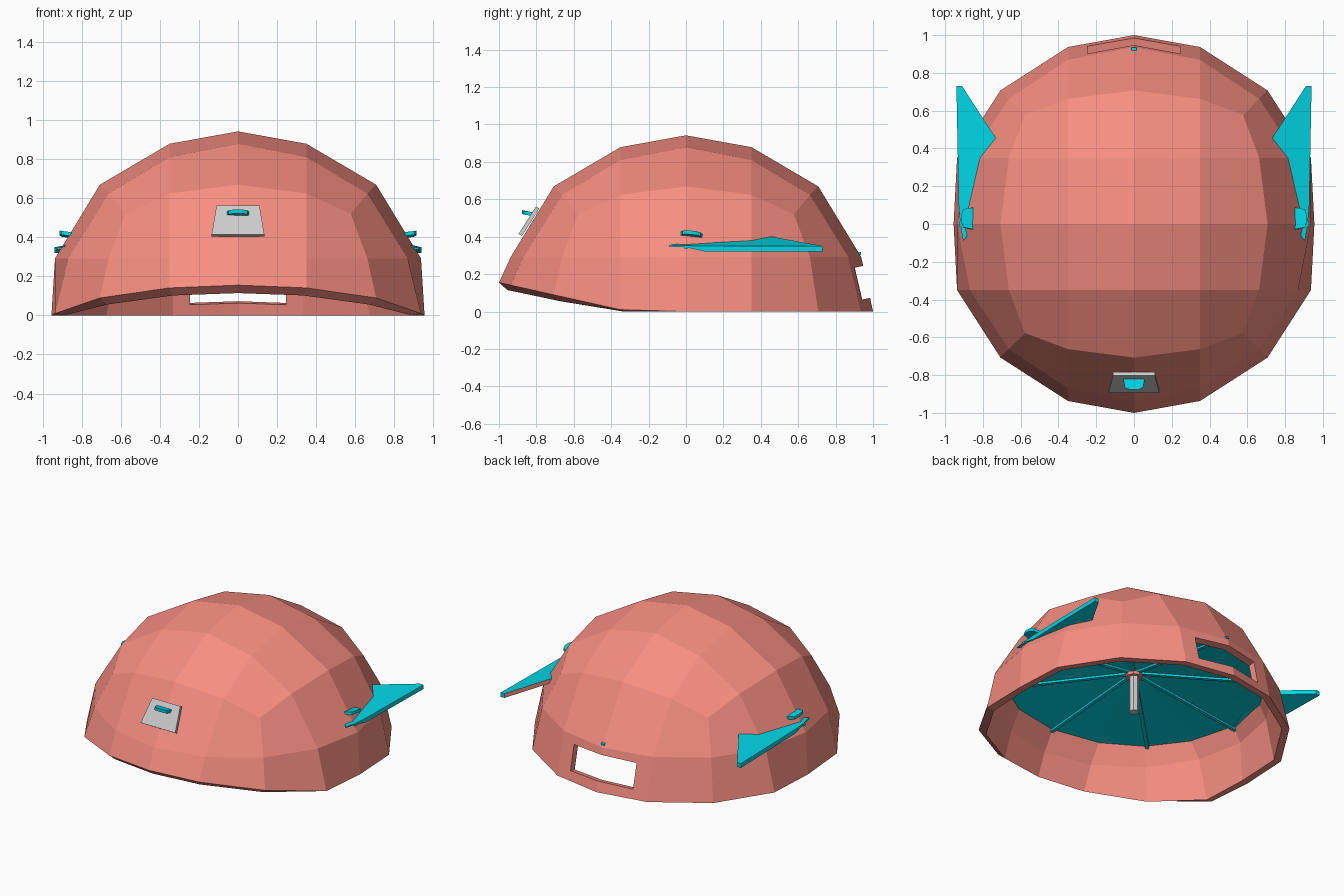
import bpy, bmesh, math
from mathutils import Vector, Matrix

if "Cube" in bpy.data.objects:
    bpy.data.objects.remove(bpy.data.objects["Cube"])


def material(name, rgb):
    m = bpy.data.materials.new(name)
    m.diffuse_color = (*rgb, 1)
    m.use_nodes = True
    m.node_tree.nodes["Principled BSDF"].inputs["Base Color"].default_value = m.diffuse_color
    return m


SALMON = material("salmon", (0.93, 0.27, 0.22))
TEAL = material("teal", (0.0, 0.68, 0.79))


def finish(name, bm, *mats):
    bmesh.ops.recalc_face_normals(bm, faces=bm.faces)
    me = bpy.data.meshes.new(name)
    bm.to_mesh(me)
    bm.free()
    ob = bpy.data.objects.new(name, me)
    bpy.context.collection.objects.link(ob)
    for m in mats:
        me.materials.append(m)
    return ob


def slab(name, top, bottom, *mats, accent_edge=None, xf=None):
    """Closed prism between two matching outlines (or an outline and an offset)."""
    if isinstance(bottom, tuple):
        bottom = [Vector(p) + Vector(bottom) for p in top]
    bm = bmesh.new()
    a = [bm.verts.new(p) for p in top]
    b = [bm.verts.new(p) for p in bottom]
    bm.faces.new(a)
    bm.faces.new(b[::-1])
    n = len(a)
    for i in range(n):
        j = (i + 1) % n
        f = bm.faces.new((a[i], b[i], b[j], a[j]))
        if i == accent_edge:
            f.material_index = 1
    if xf:
        bm.transform(xf)
    return finish(name, bm, *mats)


# Dome: cube grid rounded to a sphere, lower half removed, front rim raised
bm = bmesh.new()
bmesh.ops.create_cube(bm, size=2)
bmesh.ops.subdivide_edges(bm, edges=bm.edges[:], cuts=3, use_grid_fill=True)
low = [v for v in bm.verts if v.co.z < -0.01]
bmesh.ops.delete(bm, geom=low, context='VERTS')
for v in bm.verts:
    half = [0.4 < abs(c) < 0.6 for c in v.co]
    full = [abs(c) > 0.9 for c in v.co]
    rest = math.sqrt((1 - 0.35 ** 2 * sum(half)) / sum(full))
    rim = v.co.z < 0.01
    v.co = [math.copysign(0.35 if h else rest if f else 0, c)
            for c, h, f in zip(v.co, half, full)]
    v.co.x = max(-0.955, min(0.955, v.co.x))
    v.co.z -= 0.038 if 0.6 < v.co.z < 0.75 else 0.058
    if rim:
        front = v.co.y < -0.3
        v.co.z = 0.01 + 0.145 * (-v.co.y - 0.35) / 0.65 if front else 0
dome = finish("dome_shell", bm, SALMON)
outer_count = len(dome.data.vertices)
s = dome.modifiers.new("thickness", 'SOLIDIFY')
s.thickness = 0.05
s.offset = -1
bpy.context.view_layer.objects.active = dome
dome.select_set(True)
bpy.ops.object.modifier_apply(modifier="thickness")

# Inner lip of the rim hangs slightly lower at the front
for v in dome.data.vertices[outer_count:]:
    if v.co.z < 0.17:
        v.co.z = max(0, v.co.z - (0.02 if v.co.y < -0.2 else 0))

# Rear window cut through the shell
bm = bmesh.new()
bmesh.ops.create_cube(bm, size=1, matrix=Matrix.Translation((0, 0.95, 0.155))
                      @ Matrix.Rotation(0.2, 4, 'X') @ Matrix.Diagonal((0.49, 0.4, 0.175, 1)))
cutter = finish("window_cutter", bm, SALMON)
b = dome.modifiers.new("window", 'BOOLEAN')
b.operation = 'DIFFERENCE'
b.object = cutter
b.solver = 'EXACT'
bpy.ops.object.modifier_apply(modifier="window")
bpy.data.objects.remove(cutter)

# Inner liner: shallow tilted cone, its edge buried in the shell
APEX = Vector((0, 0, 0.465))
RIBS = 16


def liner_point(i, r):
    a = math.tau * i / RIBS
    y = r * math.sin(a)
    y *= 0.96 if y < 0 else 1
    return Vector((0.99 * r * math.cos(a), y, 0.37 - 0.035 * y))


bm = bmesh.new()
vs = [bm.verts.new(liner_point(i, 0.875)) for i in range(RIBS)]
top = bm.verts.new(APEX)
for i in range(RIBS):
    bm.faces.new((vs[i], vs[(i + 1) % RIBS], top))
finish("inner_liner", bm, TEAL)

# Radial ribs under the liner; the side and rear tips just break the shell
for i in range(0, RIBS, 2):
    end = liner_point(i, 0.935 if i in (0, 4, 8) else 0.86)
    if i in (0, 4, 8):
        end.z -= 0.02
    side = (end - APEX).cross(Vector((0, 0, 1))).normalized() * 0.012
    slab("liner_rib", [APEX - side, APEX + side, end + side, end - side],
         (0, 0, -0.014), TEAL)


def rod(name, radius, z0, z1, *mats):
    bm = bmesh.new()
    bmesh.ops.create_cone(bm, cap_ends=True, segments=8, radius1=radius, radius2=radius,
                          depth=z1 - z0, matrix=Matrix.Translation((0, 0, (z0 + z1) / 2)))
    return finish(name, bm, *mats)


# Hanging centre handle and its collar
rod("centre_handle", 0.033, 0.17, 0.45)
rod("handle_collar", 0.055, 0.425, 0.45, SALMON)

# Side wings, thinning towards the front root
wing = [(0.94, 0.73, 0.35), (0.91, 0.73, 0.35), (0.735, 0.46, 0.40), (0.70, 0.38, 0.41),
        (0.83, 0.0, 0.37), (0.905, -0.09, 0.355), (0.92, 0.0, 0.352), (0.928, 0.1, 0.351)]
for sx, edge in ((1, 1), (-1, None)):
    upper = [Vector((sx * x, y, z)) for x, y, z in wing]
    lower = [p - Vector((0, 0, 0.03 if p.y > 0.05 else 0.008)) for p in upper]
    slab("side_wing", upper, lower, TEAL, SALMON, accent_edge=edge)

# Front badge plate
slab("front_badge", [(-0.135, -0.895, 0.415), (0.135, -0.895, 0.415),
                     (0.11, -0.802, 0.562), (-0.11, -0.802, 0.562)],
     (0, 0.018, -0.011))

# Small tabs: one on the badge, one above each wing
tab = [(-0.058, 0.03, 0), (0.058, 0.03, 0), (0.048, -0.022, 0.008),
       (0.02, -0.032, 0.012), (-0.02, -0.032, 0.012), (-0.048, -0.022, 0.008)]
slab("badge_tab", tab, (0, 0, -0.02), TEAL, xf=Matrix.Translation((0, -0.845, 0.53)))
for sx in (1, -1):
    slab("wing_tab", tab, (0, 0, -0.02), TEAL,
         xf=Matrix.Translation((sx * 0.882, 0.03, 0.42))
         @ Matrix.Rotation(-0.1, 4, 'X') @ Matrix.Rotation(math.radians(90 * sx), 4, 'Z'))
